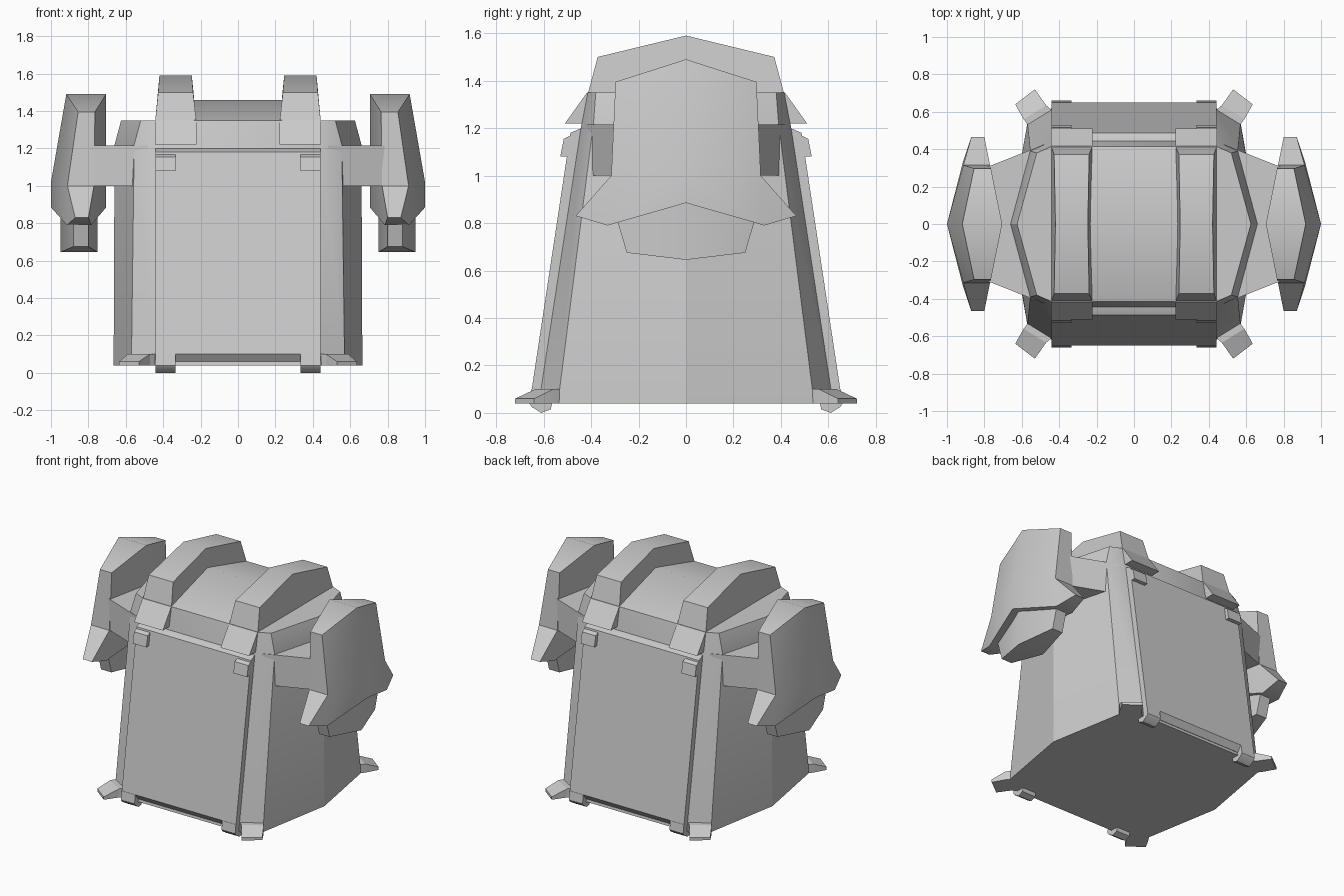
import bpy, bmesh, math
from mathutils import Vector

if "Cube" in bpy.data.objects:
    bpy.data.objects.remove(bpy.data.objects["Cube"])

XY = [(1, 1), (-1, 1), (1, -1), (-1, -1)]   # four-way symmetry
Y = [(1, 1), (1, -1)]                       # front/back symmetry


def build(name, verts, faces, signs, smooth=28):
    """Make one object from a piece repeated under the given x/y sign flips."""
    bm = bmesh.new()
    for sx, sy in signs:
        vs = [bm.verts.new((x * sx, y * sy, z)) for x, y, z in verts]
        for f in faces:
            bm.faces.new([vs[i] for i in f])
    bmesh.ops.remove_doubles(bm, verts=bm.verts, dist=0.0005)
    bmesh.ops.recalc_face_normals(bm, faces=bm.faces)
    for f in bm.faces:
        f.smooth = True
    for e in bm.edges:
        e.smooth = e.calc_face_angle(4) < math.radians(smooth)
    me = bpy.data.meshes.new(name)
    bm.to_mesh(me)
    bm.free()
    ob = bpy.data.objects.new(name, me)
    bpy.context.collection.objects.link(ob)
    return ob


def loft(name, rings, signs=((1, 1),), smooth=28):
    """Bridge equal-length rings and cap both ends."""
    n = len(rings[0])
    faces = [list(range(n)), [(len(rings) - 1) * n + i for i in range(n)]]
    for r in range(len(rings) - 1):
        for i in range(n):
            j = (i + 1) % n
            faces.append([r * n + i, r * n + j, (r + 1) * n + j, (r + 1) * n + i])
    return build(name, [p for ring in rings for p in ring], faces, signs, smooth)


def plate(name, pts, signs=XY, polys=None, smooth=28):
    """Plate from (y, z, inner x, outer x) points; its y=0 edges stay open for mirroring."""
    n = len(pts)
    polys = polys or [list(range(n))]
    verts = [(p[2], p[0], p[1]) for p in pts] + [(p[3], p[0], p[1]) for p in pts]
    faces, edges = [], [(p[i], p[(i + 1) % len(p)]) for p in polys for i in range(len(p))]
    for p in polys:
        faces += [p, [i + n for i in p]]
    for a, b in edges:
        if (b, a) not in edges and not (pts[a][0] == 0 and pts[b][0] == 0):
            faces.append([a, b, b + n, a + n])
    return build(name, verts, faces, signs, smooth)


def strip(name, profile, x0, x1, signs=XY, smooth=28):
    return plate(name, [(y, z, x0, x1) for y, z in profile], signs, None, smooth)


# Main body: ten-sided tapering shell with chamfered corners
def body_ring(z, ay, bx, by, side):
    q = [(0.44, ay), (bx, by)]
    return ([(x, y, z) for x, y in q] + [(side, 0, z)] +
            [(x, -y, z) for x, y in q[::-1]] + [(-x, -y, z) for x, y in q] +
            [(-side, 0, z)] + [(-x, y, z) for x, y in q[::-1]])


loft("body", [body_ring(0.04, 0.62, 0.57, 0.54, 0.665),
              body_ring(1.22, 0.44, 0.555, 0.39, 0.66),
              body_ring(1.35, 0.415, 0.52, 0.38, 0.625)], smooth=24)

# Front and back panels
strip("panel", [(0.40, 1.205), (0.43, 1.205), (0.487, 1.18), (0.65, 0.10),
                (0.62, 0.06), (0.56, 0.06)], -0.44, 0.44, Y)

# Clips at the panel corners
strip("upper_clip", [(0.42, 1.2), (0.515, 1.155), (0.53, 1.08), (0.47, 1.08)], 0.335, 0.44)
strip("lower_clip", [(0.565, 0.10), (0.652, 0.10), (0.66, 0.04), (0.65, 0.025),
                     (0.61, 0.0), (0.57, 0.015), (0.565, 0.04)], 0.335, 0.44)

# Raised lid centre, the two arches over it and their end hooks
strip("lid", [(0, 1.34), (0.415, 1.34), (0.415, 1.35), (0, 1.46)], -0.235, 0.235, Y, 35)
plate("arch", [(0, 1.34, 0.222, 0.443), (0.415, 1.34, 0.222, 0.443),
               (0.372, 1.5, 0.24, 0.427), (0, 1.59, 0.247, 0.42)], smooth=35)
strip("arch_hook", [(0.39, 1.35), (0.417, 1.35), (0.51, 1.22), (0.40, 1.22)], 0.222, 0.443)

# Wedge feet at the corners
loft("foot", [[(0.43, 0.60, 0.04), (0.56, 0.52, 0.04), (0.56, 0.52, 0.1), (0.43, 0.60, 0.1)],
              [(0.47, 0.635, 0.04), (0.59, 0.56, 0.04), (0.59, 0.56, 0.1), (0.47, 0.635, 0.1)],
              [(0.53, 0.72, 0.04), (0.635, 0.64, 0.04), (0.635, 0.64, 0.06), (0.53, 0.72, 0.06)]], XY, 10)

# Arms joining the shoulder plates to the body
loft("arm", [[(x, y, 1.0), (x, -y, 1.0), (x, -y, 1.215), (x, y, 1.215)]
             for x, y in ((0.48, 0.425), (0.785, 0.305))], [(1, 1), (-1, 1)])

# Bent shoulder plates with pointed lower corners
plate("shoulder_plate", [(0, 1.49, 0.705, 0.918), (0, 1.02, 0.705, 1.0), (0, 0.885, 0.705, 1.0),
                         (0.33, 0.79, 0.785, 0.915), (0.465, 0.83, 0.80, 0.87),
                         (0.315, 1.0, 0.77, 0.912), (0.297, 1.395, 0.765, 0.855)],
      XY, [[0, 1, 5, 6], [1, 2, 3, 5], [3, 4, 5]], 38)

# Smaller plates hanging beneath them
plate("lower_shoulder_plate", [(0, 0.95, 0.75, 0.95), (0, 0.645, 0.75, 0.95),
                               (0.25, 0.675, 0.80, 0.88), (0.295, 0.83, 0.80, 0.88)], smooth=46)
